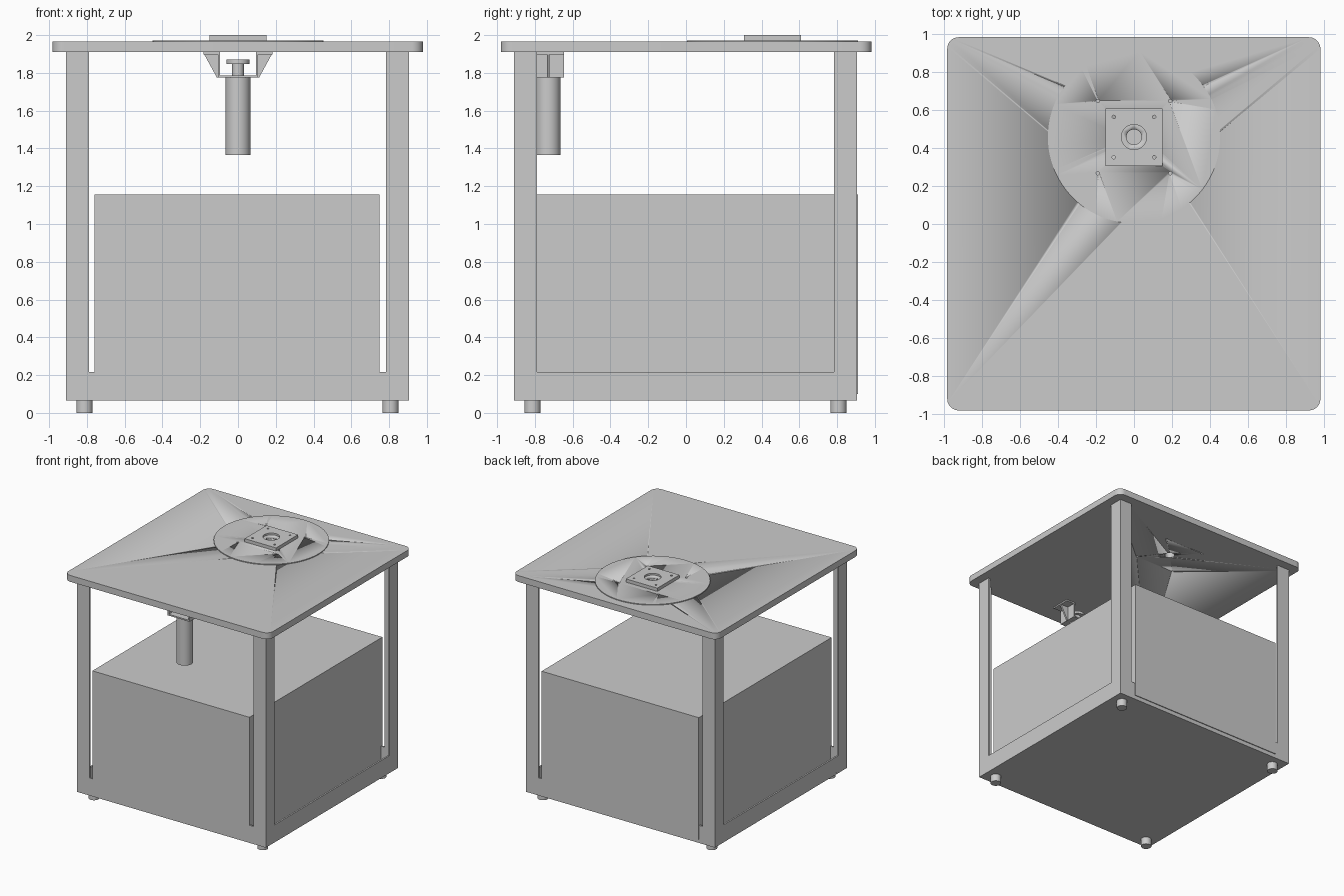
import bpy, bmesh
from mathutils import Matrix, Vector

if "Cube" in bpy.data.objects:
    bpy.data.objects.remove(bpy.data.objects["Cube"])

GREY = (0.6, 0.6, 0.6, 1)
mat = bpy.data.materials.new("light_grey")
mat.use_nodes = True
mat.diffuse_color = GREY
mat.node_tree.nodes["Principled BSDF"].inputs["Base Color"].default_value = GREY


def finish(name, bm, smooth=False):
    bmesh.ops.recalc_face_normals(bm, faces=bm.faces)
    mesh = bpy.data.meshes.new(name)
    bm.to_mesh(mesh)
    bm.free()
    mesh.materials.append(mat)
    ob = bpy.data.objects.new(name, mesh)
    bpy.context.collection.objects.link(ob)
    if smooth:
        bpy.ops.object.select_all(action='DESELECT')
        ob.select_set(True)
        bpy.context.view_layer.objects.active = ob
        bpy.ops.object.shade_smooth_by_angle()
    return ob


def add_box(bm, lo, hi):
    lo, hi = Vector(lo), Vector(hi)
    m = Matrix.Translation((lo + hi) / 2) @ Matrix.Diagonal((*(hi - lo), 1))
    return bmesh.ops.create_cube(bm, size=1, matrix=m)["verts"]


def add_cyl(bm, x, y, z0, z1, r, seg=48):
    bmesh.ops.create_cone(bm, cap_ends=True, segments=seg, radius1=r, radius2=r, depth=z1 - z0,
                          matrix=Matrix.Translation((x, y, (z0 + z1) / 2)))


def box(name, lo, hi):
    bm = bmesh.new()
    add_box(bm, lo, hi)
    return finish(name, bm)


def cyl(name, *args):
    bm = bmesh.new()
    add_cyl(bm, *args)
    return finish(name, bm, True)


def prism(name, points, axis, start, end):
    """Extrude a flat outline along y or z."""
    bm = bmesh.new()
    make = {'y': lambda a, b: (a, start, b), 'z': lambda a, b: (a, b, start)}[axis]
    f = bm.faces.new([bm.verts.new(make(a, b)) for a, b in points])
    ext = bmesh.ops.extrude_face_region(bm, geom=[f])["geom"]
    move = Vector((0, end - start, 0)) if axis == 'y' else Vector((0, 0, end - start))
    bmesh.ops.translate(bm, vec=move, verts=[v for v in ext if isinstance(v, bmesh.types.BMVert)])
    return finish(name, bm)


def drill(ob, holes):
    """Cut round holes, each given as x, y, bottom, top, radius."""
    for h in holes:
        cutter = cyl(ob.name + "_hole_cutter", *h)
        cutter.hide_render = True
        mod = ob.modifiers.new("hole", 'BOOLEAN')
        mod.operation = 'DIFFERENCE'
        mod.solver = 'EXACT'
        mod.object = cutter
        bpy.context.view_layer.objects.active = ob
        bpy.ops.object.modifier_apply(modifier=mod.name)
        bpy.data.objects.remove(cutter)


CORNERS = [(sx, sy) for sx in (-1, 1) for sy in (-1, 1)]
OFF = -0.003          # frame centre offset
HALF = 0.907          # frame half width
T = 0.014             # sheet thickness
LOW, RAIL, TOP = 0.065, 0.217, 1.91

# Feet and angle-section posts
for sx, sy in CORNERS:
    side = ("front" if sy < 0 else "back") + ("_left" if sx > 0 else "_right")
    cyl("foot_" + side, OFF + sx * 0.81, OFF + sy * 0.81, 0, LOW, 0.043)
    a, b, c = HALF, HALF - T, HALF - 0.12
    outline = [(a, a), (c, a), (c, b), (b, b), (b, c), (a, c)]
    prism("post_" + side, [(OFF + sx * u, OFF + sy * v) for u, v in outline], 'z', LOW, TOP)

# Bottom tray: floor and four rails
lo, hi = OFF - HALF, OFF + HALF
box("floor_sheet", (lo, lo, LOW), (hi, hi, LOW + T))
box("rail_front", (lo, lo, LOW), (hi, lo + T, RAIL))
box("rail_back", (lo, hi - T, LOW), (hi, hi, RAIL))
box("rail_right", (lo, lo, LOW), (lo + T, hi, RAIL))
box("rail_left", (hi - T, lo, LOW), (hi, hi, RAIL))

# Cabinet body
box("cabinet", (-0.76, lo - 0.001, 0.1), (0.748, 0.911, 1.155))

# Table top with rounded corners
bm = bmesh.new()
add_box(bm, (-0.982, -0.98, TOP), (0.98, 0.982, 1.965))
upright = [e for e in bm.edges if abs(e.verts[0].co.z - e.verts[1].co.z) > 0.01]
bmesh.ops.bevel(bm, geom=upright, offset=0.06, segments=10, profile=0.5, affect='EDGES')
table_top = finish("table_top", bm, True)

# Turntable disc and square mounting plate
CY = 0.457
disc = cyl("disc", 0, CY, 1.964, 1.972, 0.453, 96)
plate = box("mounting_plate", (-0.151, CY - 0.151, 1.971), (0.151, CY + 0.151, 2.0))
bore = (0, CY, 1.8, 2.1, 0.04)
outer = [(sx * 0.19, CY + sy * 0.19, 1.8, 2.1, 0.009, 16) for sx, sy in CORNERS]
inner = [(sx * 0.106, CY + sy * 0.106, 1.9, 2.1, 0.009, 16) for sx, sy in CORNERS]
drill(table_top, [bore] + outer)
drill(disc, [bore] + outer)
drill(plate, [bore, (0, CY, 1.985, 2.1, 0.066)] + inner)

# Motor with shaft and hub
MY = -0.73
cyl("motor_body", 0, MY, 1.365, 1.777, 0.066)
cyl("motor_shaft", 0, MY, 1.777, 1.855, 0.031)
cyl("motor_hub", 0, MY, 1.848, 1.87, 0.062)

# Motor bracket: cradle, hanging flanges and gussets
Y0, Y1 = MY - 0.085, MY + 0.085
box("bracket_base", (-0.106, Y0, 1.775), (0.106, Y1, 1.787))
for s, side in ((-1, "right"), (1, "left")):
    x0, x1 = sorted((s * 0.094, s * 0.106))
    box("bracket_wall_" + side, (x0, Y0, 1.775), (x1, Y1, TOP))
    x0, x1 = sorted((s * 0.094, s * 0.182))
    box("bracket_flange_" + side, (x0, Y0, 1.898), (x1, Y1, TOP))
    prism("bracket_gusset_" + side,
          [(s * 0.1, 1.776), (s * 0.112, 1.776), (s * 0.18, 1.9), (s * 0.1, 1.9)],
          'y', MY - 0.007, MY + 0.007)
